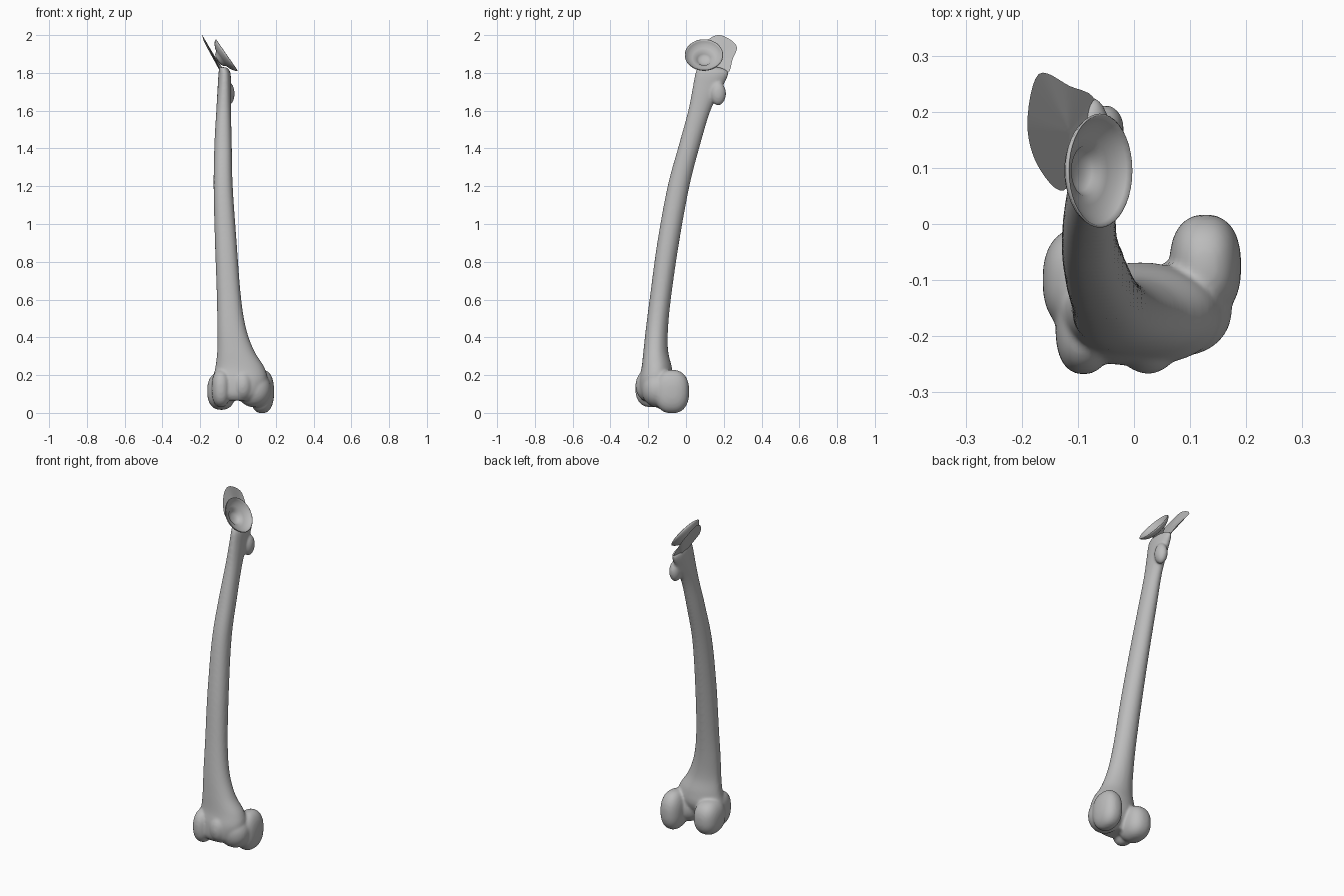
import bpy, bmesh, math
from mathutils import Vector

cube = bpy.data.objects.get("Cube")
if cube:
    bpy.data.objects.remove(cube, do_unlink=True)

SIDES = 40

bone = bpy.data.materials.new("bone_grey")
bone.use_nodes = True
colour = (0.5, 0.5, 0.5, 1)
bone.diffuse_color = colour
shader = next(n for n in bone.node_tree.nodes if n.type == 'BSDF_PRINCIPLED')
shader.inputs["Base Color"].default_value = colour
shader.inputs["Roughness"].default_value = 0.6


def smooth_path(points, steps, closed=False):
    """Catmull-Rom through tuples of any length."""
    n = len(points)
    pick = (lambda i: points[i % n]) if closed else (lambda i: points[max(0, min(n - 1, i))])
    out = []
    for i in range(n if closed else n - 1):
        for s in range(steps):
            t = s / steps
            out.append(tuple(
                b + 0.5 * t * (c - a + t * (2 * a - 5 * b + 4 * c - d + t * (3 * (b - c) + d - a)))
                for a, b, c, d in zip(pick(i - 1), pick(i), pick(i + 1), pick(i + 2))))
    if not closed:
        out.append(points[-1])
    return out


def loft(bm, rings, cap_start=True, cap_end=True):
    loops = [[bm.verts.new(p) for p in ring] for ring in rings]
    n = len(loops[0])
    for low, high in zip(loops, loops[1:]):
        for i in range(n):
            j = (i + 1) % n
            bm.faces.new((low[i], low[j], high[j], high[i]))
    if cap_start:
        bm.faces.new(loops[0][::-1])
    if cap_end:
        bm.faces.new(loops[-1])


def lump(bm, centre, radii, power=2.4):
    """Slightly boxy ellipsoid."""
    made = bmesh.ops.create_uvsphere(bm, u_segments=32, v_segments=20, radius=1)
    for v in made["verts"]:
        k = sum(abs(c) ** power for c in v.co) ** (-1 / power)
        v.co = Vector(c + r * k * x for c, r, x in zip(centre, radii, v.co))


def finish(name, bm):
    bmesh.ops.recalc_face_normals(bm, faces=bm.faces)
    mesh = bpy.data.meshes.new(name)
    bm.to_mesh(mesh)
    bm.free()
    mesh.materials.append(bone)
    ob = bpy.data.objects.new(name, mesh)
    bpy.context.collection.objects.link(ob)
    bpy.ops.object.select_all(action='DESELECT')
    ob.select_set(True)
    bpy.context.view_layer.objects.active = ob
    return ob


# Shaft sections: height, x low, x high, y low, y high
sections = [
    (0.065, -0.09, 0.08, -0.23, -0.12),
    (0.10, -0.125, 0.12, -0.25, -0.10),
    (0.17, -0.135, 0.155, -0.25, -0.07),
    (0.24, -0.12, 0.14, -0.235, -0.075),
    (0.33, -0.11, 0.085, -0.225, -0.095),
    (0.45, -0.11, 0.042, -0.212, -0.095),
    (0.62, -0.112, 0.015, -0.19, -0.078),
    (0.90, -0.122, -0.007, -0.152, -0.037),
    (1.20, -0.129, -0.028, -0.097, 0.018),
    (1.42, -0.125, -0.033, -0.037, 0.075),
    (1.60, -0.115, -0.037, 0.012, 0.13),
    (1.72, -0.108, -0.037, 0.035, 0.19),
    (1.80, -0.103, -0.04, 0.05, 0.225),
    (1.83, -0.098, -0.06, 0.065, 0.18),
]


def shaft_ring(z, x0, x1, y0, y1):
    ring = []
    for i in range(SIDES):
        a = math.tau * i / SIDES
        c, s = math.cos(a), math.sin(a)
        k = (abs(c) ** 2.3 + abs(s) ** 2.3) ** (-1 / 2.3)
        # The rear narrows into a long ridge
        pinch = 1 - 0.25 * max(0, s) ** 2
        ring.append(((x0 + x1) / 2 + (x1 - x0) / 2 * c * k * pinch,
                     (y0 + y1) / 2 + (y1 - y0) / 2 * s * k, z))
    return ring


# Shaft, knuckles and rear knob fused into one smooth body
bm = bmesh.new()
loft(bm, [shaft_ring(*row) for row in smooth_path(sections, 6)])
lump(bm, (0.127, -0.075, 0.113), (0.064, 0.092, 0.115))     # inner knuckle
lump(bm, (0.085, -0.15, 0.125), (0.09, 0.085, 0.095), 2.1)  # inner front swell
lump(bm, (-0.088, -0.1, 0.116), (0.075, 0.095, 0.10))       # outer knuckle
lump(bm, (-0.09, -0.185, 0.13), (0.05, 0.083, 0.10))        # outer front ridge
lump(bm, (0.025, -0.205, 0.145), (0.055, 0.062, 0.08), 2.1)  # front groove lip
lump(bm, (-0.05, 0.17, 1.69), (0.032, 0.042, 0.062), 2)     # rear knob
body = finish("bone_shaft", bm)
remesh = body.modifiers.new("fuse", 'REMESH')
remesh.mode = 'VOXEL'
remesh.voxel_size = 0.007
remesh.use_smooth_shade = True
relax = body.modifiers.new("relax", 'SMOOTH')
relax.factor = 0.5
relax.iterations = 8
for modifier in ("fuse", "relax"):
    bpy.ops.object.modifier_apply(modifier=modifier)
if not body.data.materials:
    body.data.materials.append(bone)
bpy.ops.object.shade_smooth()

# Shallow dish at the top, opening towards +x and up
centre = Vector((-0.06, 0.095, 1.895))
normal = Vector((0.82, 0, 0.57)).normalized()
side = Vector((0, 1, 0))
up = normal.cross(side)
dish_profile = [(0.1, 0), (0.094, -0.009), (0.08, -0.02), (0.062, -0.029),
                (0.046, -0.033), (0.038, -0.045), (0.025, -0.053), (0.008, -0.055)]
bm = bmesh.new()
loft(bm, [[centre + normal * h
           + (side * math.cos(math.tau * i / SIDES) + up * math.sin(math.tau * i / SIDES)) * r
           for i in range(SIDES)] for r, h in dish_profile], cap_start=False)
finish("head_dish", bm)
shell = bpy.context.object.modifiers.new("thickness", 'SOLIDIFY')
shell.thickness = 0.004
shell.offset = 0
bpy.ops.object.shade_smooth_by_angle(angle=math.radians(50))

# Flared crest beside the dish: wall rises to a rim, then sinks into a hollow
rim = smooth_path([(-0.125, 0.06, 1.88), (-0.172, 0.105, 1.965), (-0.19, 0.18, 2.0),
                   (-0.17, 0.267, 1.945), (-0.115, 0.246, 1.87), (-0.07, 0.22, 1.80),
                   (-0.085, 0.14, 1.83)], 6, closed=True)
rim = [Vector(p) for p in rim]
root = Vector((-0.08, 0.15, 1.78))
hollow = Vector((-0.115, 0.165, 1.875))


def toward(target, amount):
    return [p.lerp(target, amount) for p in rim]


bm = bmesh.new()
loft(bm, [toward(root, a) for a in (0.9, 0.7, 0.45, 0.2, 0)]
     + [toward(hollow, a) for a in (0.06, 0.35, 0.65, 0.92)])
finish("upper_crest", bm)
bpy.ops.object.shade_smooth_by_angle(angle=math.radians(50))
